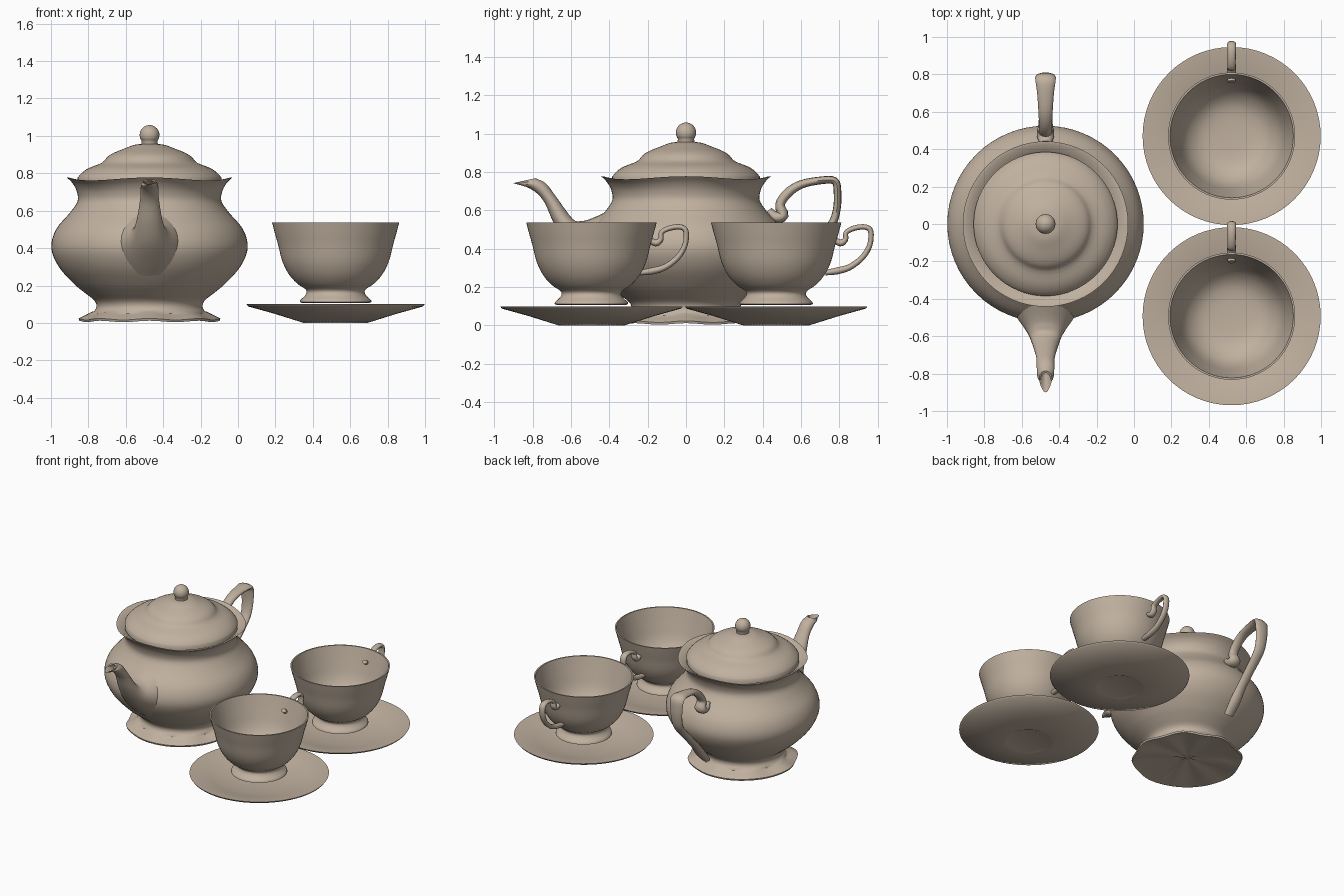
import bpy, bmesh, math
from mathutils import Vector

clay = bpy.data.materials.new("warm_clay")
clay.diffuse_color = (0.53, 0.44, 0.35, 1)


def loft(name, rings, loc, closed=False, angle=40):
    """Skin a list of equal-length point rings; cap the ends unless closed."""
    bm = bmesh.new()
    vs = [[bm.verts.new(p) for p in r] for r in rings]
    n = len(vs[0])
    pairs = list(zip(vs, vs[1:]))
    if closed:
        pairs.append((vs[-1], vs[0]))
    for a, b in pairs:
        for i in range(n):
            j = (i + 1) % n
            bm.faces.new((a[i], a[j], b[j], b[i]))
    if not closed:
        bm.faces.new(vs[0])
        bm.faces.new(vs[-1])
    bmesh.ops.recalc_face_normals(bm, faces=bm.faces[:])
    me = bpy.data.meshes.new(name)
    bm.to_mesh(me)
    bm.free()
    me.materials.append(clay)
    ob = bpy.data.objects.new(name, me)
    ob.location = loc
    bpy.context.collection.objects.link(ob)
    bpy.ops.object.select_all(action='DESELECT')
    ob.select_set(True)
    bpy.context.view_layer.objects.active = ob
    bpy.ops.object.shade_smooth_by_angle(angle=math.radians(angle))
    return ob


def spline(pts, steps):
    """Catmull-Rom curve through tuples of any length."""
    P = [Vector(p) for p in pts]
    P = [2 * P[0] - P[1]] + P + [2 * P[-1] - P[-2]]
    out = []
    for i in range(1, len(P) - 2):
        a, b, c, d = P[i - 1:i + 3]
        for s in range(steps):
            t = s / steps
            out.append(0.5 * (2 * b + (c - a) * t + (2 * a - 5 * b + 4 * c - d) * t * t
                              + (3 * b - a - 3 * c + d) * t ** 3))
    return out + [P[-2]]


def lathe(name, profile, loc, wave=None, segs=64, angle=40):
    """Spin (radius, height) points; wave(r, z, angle) may bend them."""
    rings = []
    for r, z in profile:
        ring = []
        for i in range(segs):
            a = 2 * math.pi * i / segs
            rr, zz = wave(r, z, a) if wave else (r, z)
            ring.append((rr * math.cos(a), rr * math.sin(a), zz))
        rings.append(ring)
    return loft(name, rings, loc, angle=angle)


def strap(name, path, loc, steps=4, segs=12):
    """Sweep an oval along (y, z, half_width, half_thickness) points."""
    pts = spline(path, steps)
    rings = []
    for i, p in enumerate(pts):
        q, o = pts[min(i + 1, len(pts) - 1)], pts[max(i - 1, 0)]
        t = Vector((q[0] - o[0], q[1] - o[1])).normalized()
        ring = []
        for k in range(segs):
            a = 2 * math.pi * k / segs
            h = p[3] * math.sin(a)
            ring.append((p[2] * math.cos(a), p[0] - t.y * h, p[1] + t.x * h))
        rings.append(ring)
    return loft(name, rings, loc, angle=60)


# ---- Teapot ----
pot = (-0.473, 0, 0)


def wobble(r, z, a):
    if z > 0.7:                       # gently waved rim
        return r, z + 0.008 * math.cos(4 * a) * (z - 0.7) / 0.07
    if z < 0.06:                      # uneven foot edge
        return r * (1 + 0.02 * math.cos(8 * a)), z + 0.004 * math.cos(8 * a)
    return r, z


body = [tuple(p) for p in spline([
    (0.345, 0.034), (0.305, 0.055), (0.284, 0.085), (0.295, 0.12), (0.345, 0.16),
    (0.405, 0.21), (0.485, 0.30), (0.525, 0.40), (0.50, 0.50), (0.425, 0.59),
    (0.385, 0.65), (0.388, 0.70), (0.41, 0.74), (0.442, 0.77)], 4)]
lathe("teapot_body", [(0.01, 0.03), (0.25, 0.026), (0.368, 0.008), (0.372, 0.02)] + body
      + [(0.425, 0.768), (0.39, 0.745), (0.35, 0.72), (0.01, 0.72)], pot, wobble)

lid = [tuple(p) for p in spline([
    (0.385, 0.775), (0.365, 0.80), (0.325, 0.828), (0.255, 0.856), (0.225, 0.888),
    (0.19, 0.91), (0.135, 0.932), (0.085, 0.951), (0.044, 0.957)], 3)]
lathe("teapot_lid", [(0.01, 0.74), (0.385, 0.745)] + lid + [(0.01, 0.958)], pot)

knob = [(0.045, 0.95), (0.042, 0.975)]
knob += [(0.053 * math.cos(a), 1.005 + 0.053 * math.sin(a))
         for a in [math.radians(d) for d in range(-30, 90, 14)]]
lathe("lid_knob", knob + [(0.002, 1.058)], pot, segs=24, angle=60)

# Spout: lower edge (y, z), upper edge (y, z), half width
spout = spline([
    (-0.45, 0.25, -0.42, 0.59, 0.19), (-0.525, 0.32, -0.50, 0.555, 0.145),
    (-0.62, 0.42, -0.545, 0.545, 0.095), (-0.69, 0.535, -0.59, 0.555, 0.07),
    (-0.743, 0.65, -0.68, 0.675, 0.05), (-0.81, 0.712, -0.73, 0.74, 0.047),
    (-0.90, 0.742, -0.785, 0.768, 0.043)], 4)
tip = spout[-1]
spout += [Vector((-0.885, 0.741, -0.797, 0.762, 0.033)),
          Vector((-0.80, 0.715, -0.745, 0.735, 0.028))]
rings = []
for k, (ly, lz, uy, uz, w) in enumerate(spout):
    ring = []
    for i in range(24):
        a = 2 * math.pi * i / 24
        f = 0.5 + 0.5 * math.cos(a)
        pinch = 0.75 + 0.25 * math.cos(a) if k >= len(spout) - 4 else 1
        ring.append((w * math.sin(a) * pinch, ly + (uy - ly) * f, lz + (uz - lz) * f))
    rings.append(ring)
loft("teapot_spout", rings, pot, angle=50)

strap("teapot_handle", [
    (0.43, 0.60, .03, .02), (0.465, 0.565, .045, .03), (0.505, 0.575, .045, .03),
    (0.49, 0.63, .035, .025), (0.53, 0.69, .035, .025), (0.60, 0.735, .038, .022),
    (0.70, 0.756, .045, .02), (0.775, 0.753, .055, .02), (0.79, 0.69, .052, .02),
    (0.785, 0.60, .045, .02), (0.755, 0.52, .04, .022), (0.66, 0.42, .035, .024),
    (0.575, 0.33, .035, .024), (0.51, 0.25, .04, .028), (0.44, 0.17, .035, .02)], pot)

# ---- Two cups on saucers ----
cup = [tuple(p) for p in spline([
    (0.19, 0.122), (0.165, 0.145), (0.155, 0.165), (0.165, 0.183), (0.205, 0.21),
    (0.25, 0.26), (0.285, 0.33), (0.308, 0.42), (0.325, 0.48), (0.34, 0.537)], 3)]
cup_inside = [tuple(p) for p in spline([
    (0.33, 0.537), (0.312, 0.47), (0.295, 0.41), (0.27, 0.33), (0.235, 0.27),
    (0.18, 0.225), (0.11, 0.205), (0.005, 0.20)], 3)]
cup_loop = [(0.29, 0.455, .02, .014), (0.335, 0.43, .024, .018), (0.362, 0.45, .024, .014),
            (0.365, 0.485, .022, .013), (0.41, 0.508, .022, .014), (0.465, 0.513, .023, .014),
            (0.493, 0.49, .024, .014), (0.488, 0.42, .023, .014), (0.45, 0.355, .022, .015),
            (0.385, 0.305, .022, .016), (0.32, 0.285, .022, .018), (0.255, 0.275, .02, .014)]
for side, y in (("back", 0.47), ("front", -0.493)):
    at = (0.522, y, 0)
    lathe(side + "_saucer", [(0.005, 0.006), (0.155, 0.006), (0.17, 0), (0.33, 0.05),
                             (0.467, 0.088), (0.476, 0.1), (0.465, 0.1), (0.33, 0.068),
                             (0.18, 0.03), (0.005, 0.03)], at)
    lathe(side + "_cup", [(0.005, 0.13), (0.14, 0.125), (0.18, 0.107), (0.192, 0.112)]
          + cup + cup_inside, at)
    strap(side + "_cup_handle", cup_loop, at)
